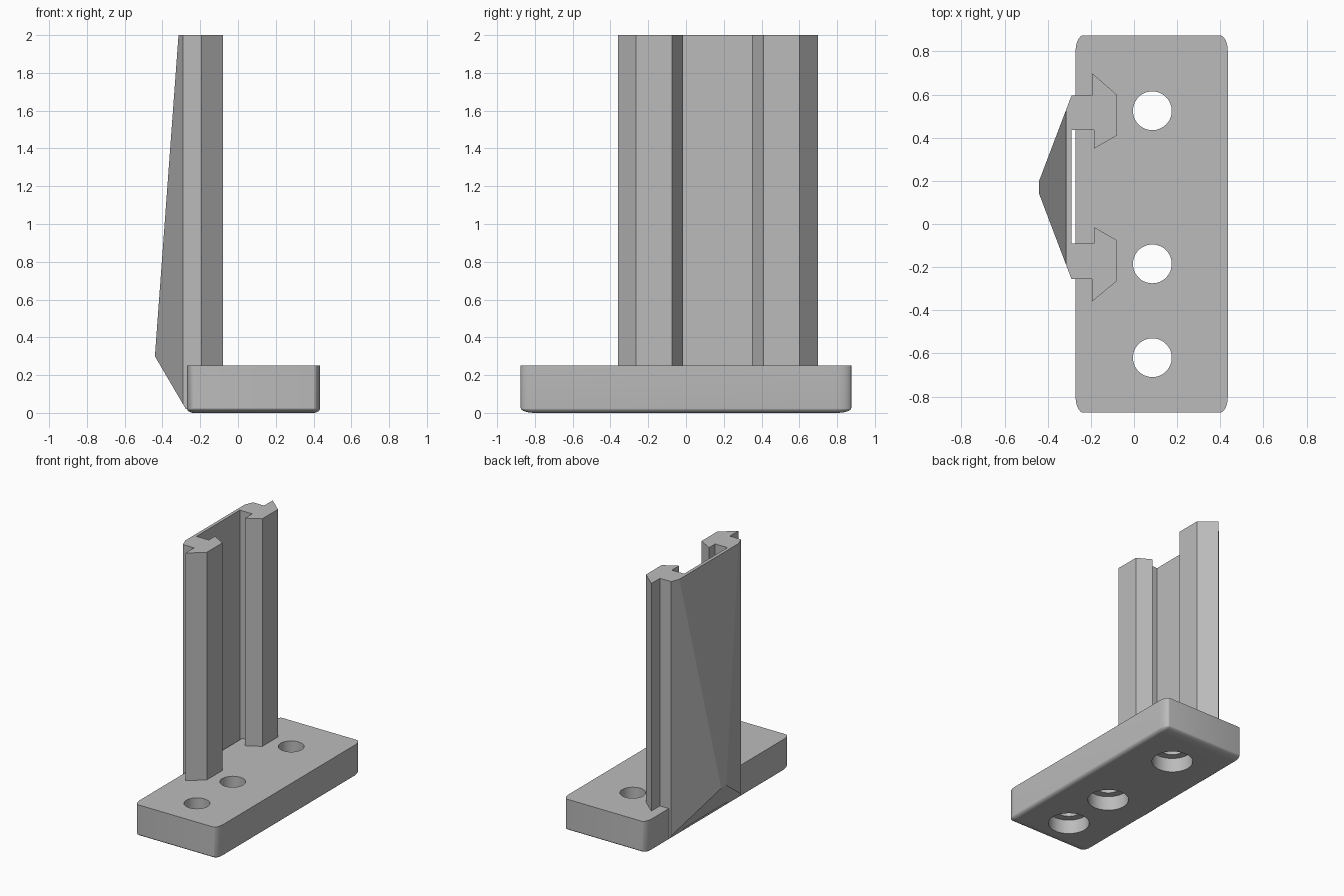
import bpy, bmesh, math
from mathutils import Vector

if "Cube" in bpy.data.objects:
    bpy.data.objects.remove(bpy.data.objects["Cube"])

grey = bpy.data.materials.new("plain grey")
grey.diffuse_color = (0.5, 0.5, 0.5, 1)
grey.use_nodes = True
grey.node_tree.nodes["Principled BSDF"].inputs["Base Color"].default_value = grey.diffuse_color


def make_object(name, bm):
    bmesh.ops.recalc_face_normals(bm, faces=bm.faces)
    mesh = bpy.data.meshes.new(name)
    bm.to_mesh(mesh)
    bm.free()
    mesh.materials.append(grey)
    ob = bpy.data.objects.new(name, mesh)
    bpy.context.collection.objects.link(ob)
    return ob


def cut_away(bm, point, normal):
    """Remove everything on the normal side of a plane and close the cut."""
    geom = bm.verts[:] + bm.edges[:] + bm.faces[:]
    cut = bmesh.ops.bisect_plane(bm, geom=geom, plane_co=point, plane_no=normal,
                                 clear_outer=True, dist=1e-5)
    edges = [e for e in cut["geom_cut"] if isinstance(e, bmesh.types.BMEdge)]
    bmesh.ops.holes_fill(bm, edges=edges, sides=0)


def boolean(target, tool, operation):
    mod = target.modifiers.new(tool.name, "BOOLEAN")
    mod.operation = operation
    mod.solver = "EXACT"
    mod.object = tool
    bpy.context.view_layer.objects.active = target
    bpy.ops.object.modifier_apply(modifier=mod.name)
    bpy.data.objects.remove(tool)


# Base block: rounded vertical corners and bottom rim, sharp top rim
CX, HX, HY, HEIGHT = 0.082, 0.353, 0.875, 0.25
RX, RY, RZ, STEPS = 0.036, 0.076, 0.026, 8


def base_ring(bm, t, z):
    ring = []
    for quarter, (sx, sy) in enumerate([(1, 1), (-1, 1), (-1, -1), (1, -1)]):
        for i in range(STEPS + 1):
            p = math.pi / 2 * (quarter + i / STEPS)
            ring.append(bm.verts.new((
                CX + sx * (HX - RX) + RX * math.cos(t) * math.cos(p),
                sy * (HY - RY) + RY * math.cos(t) * math.sin(p), z)))
    return ring


bm = bmesh.new()
rings = [base_ring(bm, 0, HEIGHT)]
for k in range(STEPS + 1):
    t = math.pi / 2 * k / STEPS
    rings.append(base_ring(bm, t, RZ * (1 - math.sin(t))))
for a, b in zip(rings, rings[1:]):
    for i in range(len(a)):
        j = (i + 1) % len(a)
        bm.faces.new((a[i], a[j], b[j], b[i]))
bm.faces.new(rings[0])
bm.faces.new(rings[-1])
bmesh.ops.remove_doubles(bm, verts=bm.verts, dist=1e-5)
base = make_object("mounting_bracket", bm)

# Rail plate with two hooked tracks and a back wedge, as one upright profile
profile = [(-0.29, 0.595), (-0.195, 0.595), (-0.195, 0.70), (-0.08, 0.60),
           (-0.08, 0.41), (-0.185, 0.35), (-0.185, 0.437), (-0.29, 0.437),
           (-0.29, -0.09), (-0.185, -0.09), (-0.185, -0.015), (-0.08, -0.075),
           (-0.08, -0.265), (-0.195, -0.36), (-0.195, -0.255), (-0.29, -0.255),
           (-0.44, 0.14), (-0.44, 0.20)]
bm = bmesh.new()
face = bm.faces.new([bm.verts.new((x, y, 0.02)) for x, y in profile])
up = bmesh.ops.extrude_face_region(bm, geom=[face])["geom"]
bmesh.ops.translate(bm, vec=(0, 0, 1.98),
                    verts=[v for v in up if isinstance(v, bmesh.types.BMVert)])
# Sloping back above the ridge, and undercut below it
ridge = Vector((-0.44, 0, 0.30))
cut_away(bm, ridge, Vector((-1.70, 0, 0.125)).normalized())
cut_away(bm, ridge, Vector((-0.29, 0, -0.17)).normalized())
rail = make_object("rail", bm)
boolean(base, rail, "UNION")

# Screw holes, counterbored from below
for y in (0.525, -0.185, -0.62):
    for name, radius, z0, z1 in (("hole", 0.09, -0.1, 0.4), ("counterbore", 0.145, -0.1, 0.11)):
        bm = bmesh.new()
        bmesh.ops.create_cone(bm, cap_ends=True, segments=48, radius1=radius,
                              radius2=radius, depth=z1 - z0)
        bmesh.ops.translate(bm, verts=bm.verts, vec=(0.085, y, (z0 + z1) / 2))
        boolean(base, make_object(name, bm), "DIFFERENCE")

base.select_set(True)
bpy.context.view_layer.objects.active = base
bpy.ops.object.shade_smooth_by_angle(angle=math.radians(15))
